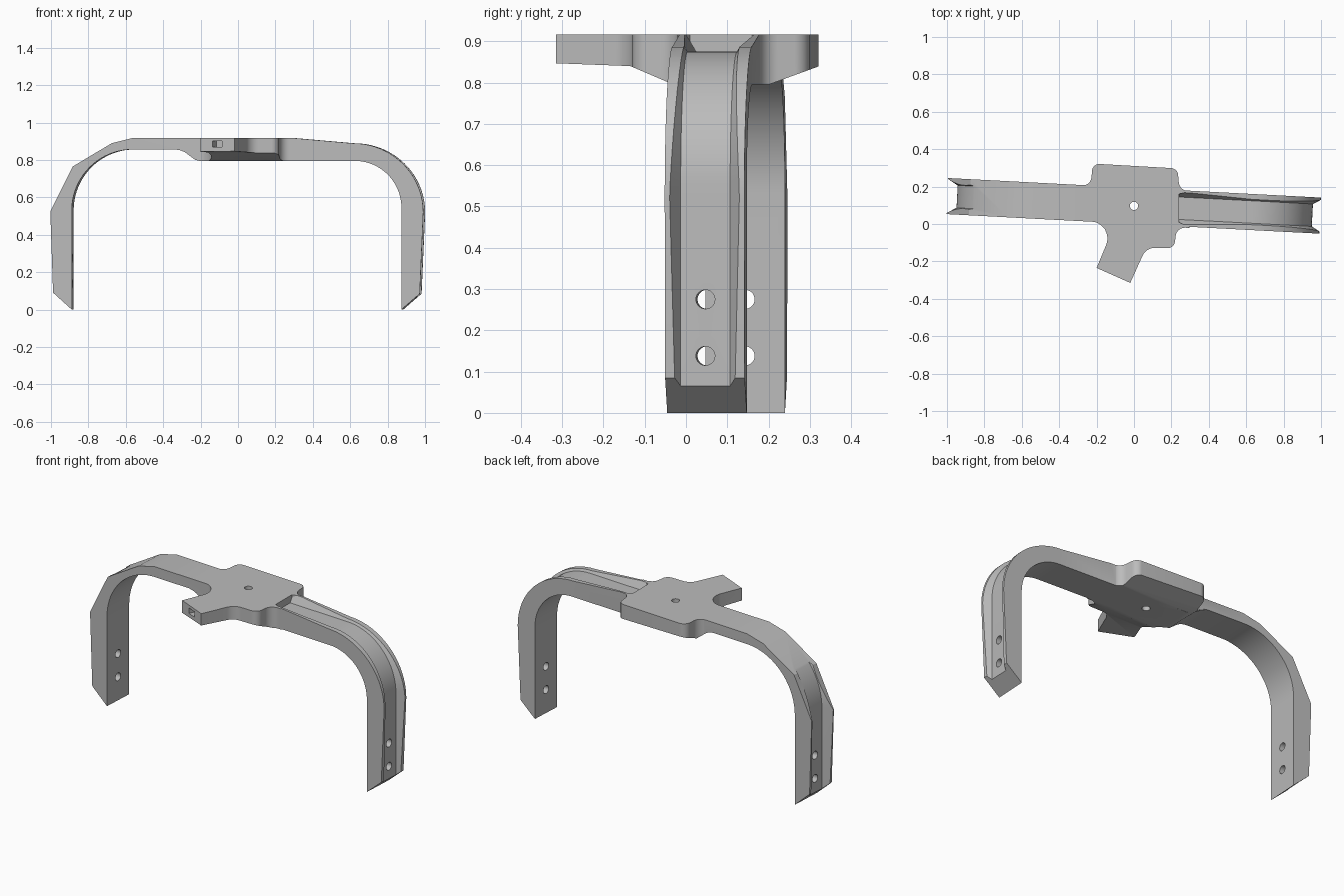
import bpy, bmesh
from math import cos, sin, pi, radians
from mathutils import Vector, Matrix

if "Cube" in bpy.data.objects:
    bpy.data.objects.remove(bpy.data.objects["Cube"])

grey = bpy.data.materials.new("plain grey")
grey.use_nodes = True
grey.diffuse_color = (0.5, 0.5, 0.5, 1)
grey.node_tree.nodes["Principled BSDF"].inputs["Base Color"].default_value = (0.5, 0.5, 0.5, 1)

TOP = 0.917
# The long band is turned slightly about the vertical through the hub
TURN = Matrix.Translation((0, 0.097, 0)) @ Matrix.Rotation(radians(-3), 4, "Z")


def finish(name, bm, matrix=Matrix()):
    bmesh.ops.recalc_face_normals(bm, faces=bm.faces)
    bm.transform(matrix)
    mesh = bpy.data.meshes.new(name)
    bm.to_mesh(mesh)
    bm.free()
    mesh.materials.append(grey)
    obj = bpy.data.objects.new(name, mesh)
    bpy.context.collection.objects.link(obj)
    return obj


def prism(name, points, axis, lo, hi, matrix=Matrix()):
    """Extrude a closed 2D outline along an axis."""
    place = {"x": lambda a, b: (lo, a, b), "y": lambda a, b: (a, lo, b), "z": lambda a, b: (a, b, lo)}[axis]
    bm = bmesh.new()
    face = bm.faces.new([bm.verts.new(place(*p)) for p in points])
    new = bmesh.ops.extrude_face_region(bm, geom=[face])["geom"]
    step = Vector([hi - lo if a == axis else 0 for a in "xyz"])
    bmesh.ops.translate(bm, vec=step, verts=[v for v in new if isinstance(v, bmesh.types.BMVert)])
    return finish(name, bm, matrix)


def arc(cx, cz, rx, rz, start, end, n=20):
    angles = [radians(start + (end - start) * i / n) for i in range(n + 1)]
    return [(cx + rx * cos(a), cz + rz * sin(a)) for a in angles]


def rounded(corners, n=8):
    """Fillet each (x, y, radius) corner of an outline."""
    out = []
    for i, (x, y, r) in enumerate(corners):
        p = Vector((x, y))
        if r == 0:
            out.append((x, y))
            continue
        a = (Vector(corners[i - 1][:2]) - p).normalized()
        b = (Vector(corners[(i + 1) % len(corners)][:2]) - p).normalized()
        half = a.angle(b) / 2
        centre = p + (a + b).normalized() * r / sin(half)
        reach = r * cos(half) / sin(half)
        u, v = p + a * reach - centre, p + b * reach - centre
        for k in range(n + 1):
            d = (u.lerp(v, k / n)).normalized() * r
            out.append(tuple(centre + d))
    return out


def boolean(target, tool, operation):
    tool.hide_render = True
    mod = target.modifiers.new("cut", "BOOLEAN")
    mod.operation, mod.solver, mod.object = operation, "EXACT", tool
    bpy.context.view_layer.objects.active = target
    bpy.ops.object.modifier_apply(modifier=mod.name)
    bpy.data.objects.remove(tool)


def groove(path):
    """Flared channel cutter swept along a floor path of (point, outward normal)."""
    bm = bmesh.new()
    rings = []
    for (x, z), (nx, nz) in path:
        rings.append([bm.verts.new((x + nx * d, w, z + nz * d))
                      for d, w in ((0, -0.06), (0, 0.06), (0.12, 0.13), (0.12, -0.13))])
    for r, s in zip(rings, rings[1:]):
        for i in range(4):
            j = (i + 1) % 4
            bm.faces.new((r[i], r[j], s[j], s[i]))
    bm.faces.new(rings[0])
    bm.faces.new(rings[-1])
    return finish("groove_cutter", bm, TURN)


def bore(x, y, z, radius, depth, rotation, matrix):
    bm = bmesh.new()
    bmesh.ops.create_cone(bm, cap_ends=True, segments=28, radius1=radius, radius2=radius, depth=depth)
    return finish("hole_cutter", bm, matrix @ Matrix.Translation((x, y, z)) @ rotation)


# Band: faceted left-hand bend, smooth right-hand bend, one side profile
ramp = [(-0.2, 0.795), (-0.225, 0.801), (-0.25, 0.82), (-0.28, 0.842), (-0.305, 0.852), (-0.33, 0.856)]
outer_right = [(0.3, TOP)] + arc(0.62, 0.52, 0.377, 0.369, 90, 0) + [(0.978, 0.085), (0.88, 0)]
inner = arc(0.63, 0.545, 0.25, 0.25, 0, 90) + ramp + arc(-0.56, 0.53, 0.325, 0.326, 90, 180)
outer_left = [(-0.885, 0), (-0.985, 0.09), (-1.0, 0.525), (-0.88, 0.765), (-0.67, 0.89), (-0.56, TOP)]
bracket = prism("bracket", outer_right + inner + outer_left, "y", -0.0965, 0.0965, TURN)

# Channels on the outside of both legs
bend = [(p, (cos(radians(a)), sin(radians(a))))
        for p, a in zip(arc(0.63, 0.55, 0.325, 0.325, 90, 0), [90 - 4.5 * i for i in range(21)])]
boolean(bracket, groove([((0.235, 0.875), (0, 1))] + bend + [((0.955, -0.1), (1, 0))]), "DIFFERENCE")
bend = [(p, (cos(radians(a)), sin(radians(a))))
        for p, a in zip(arc(-0.56, 0.53, 0.387, 0.387, 125, 180), [125 + 2.75 * i for i in range(21)])]
boolean(bracket, groove(bend + [((-0.947, -0.1), (-1, 0))]), "DIFFERENCE")

# Hub plate with rounded shoulders and a short angled tab
outline = rounded([
    (-0.31, 0.205, 0), (-0.23, 0.205, 0.05), (-0.222, 0.323, 0.04), (0.233, 0.297, 0.04),
    (0.243, 0.18, 0.05), (0.3, 0.176, 0), (0.24, 0.16, 0), (0.24, 0.01, 0), (0.3, -0.021, 0),
    (0.228, -0.018, 0.05), (0.215, -0.13, 0.04), (0.065, -0.127, 0.07),
    (-0.02, -0.315, 0), (-0.2, -0.235, 0), (-0.1, 0.006, 0.09), (-0.31, 0.018, 0)])
hub = prism("hub", outline, "z", 0.7, TOP)
belly = [(-0.4, 1), (-0.4, 0.85), (-0.135, 0.84), (-0.03, 0.795), (0.2, 0.795), (0.4, 0.868), (0.4, 1)]
boolean(hub, prism("belly", belly, "x", -0.5, 0.5), "INTERSECT")
under = [(0.5, 1), (0.5, 0.795)] + ramp + [(-0.5, 0.856), (-0.5, 1)]
boolean(hub, prism("under", under, "y", -0.5, 0.5), "INTERSECT")
boolean(bracket, hub, "UNION")

# Screw holes: one in the hub, two in each leg
boolean(bracket, bore(0, 0, 0.85, 0.022, 0.4, Matrix(), TURN), "DIFFERENCE")
for side in (-1, 1):
    for z in (0.138, 0.275):
        boolean(bracket, bore(side * 0.93, 0, z, 0.023, 0.3, Matrix.Rotation(pi / 2, 4, "Y"), TURN), "DIFFERENCE")

# Small socket in the end of the tab
socket = Matrix.Translation((-0.11, -0.275, 0)) @ Matrix.Rotation(radians(-24), 4, "Z")
slot = [(-0.028, 0.868), (0.028, 0.868), (0.028, 0.9), (-0.028, 0.9)]
boolean(bracket, prism("socket_cutter", slot, "y", -0.05, 0.05, socket), "DIFFERENCE")

bpy.ops.object.select_all(action="DESELECT")
bracket.select_set(True)
bpy.context.view_layer.objects.active = bracket
bpy.ops.object.shade_smooth_by_angle(angle=radians(25))
